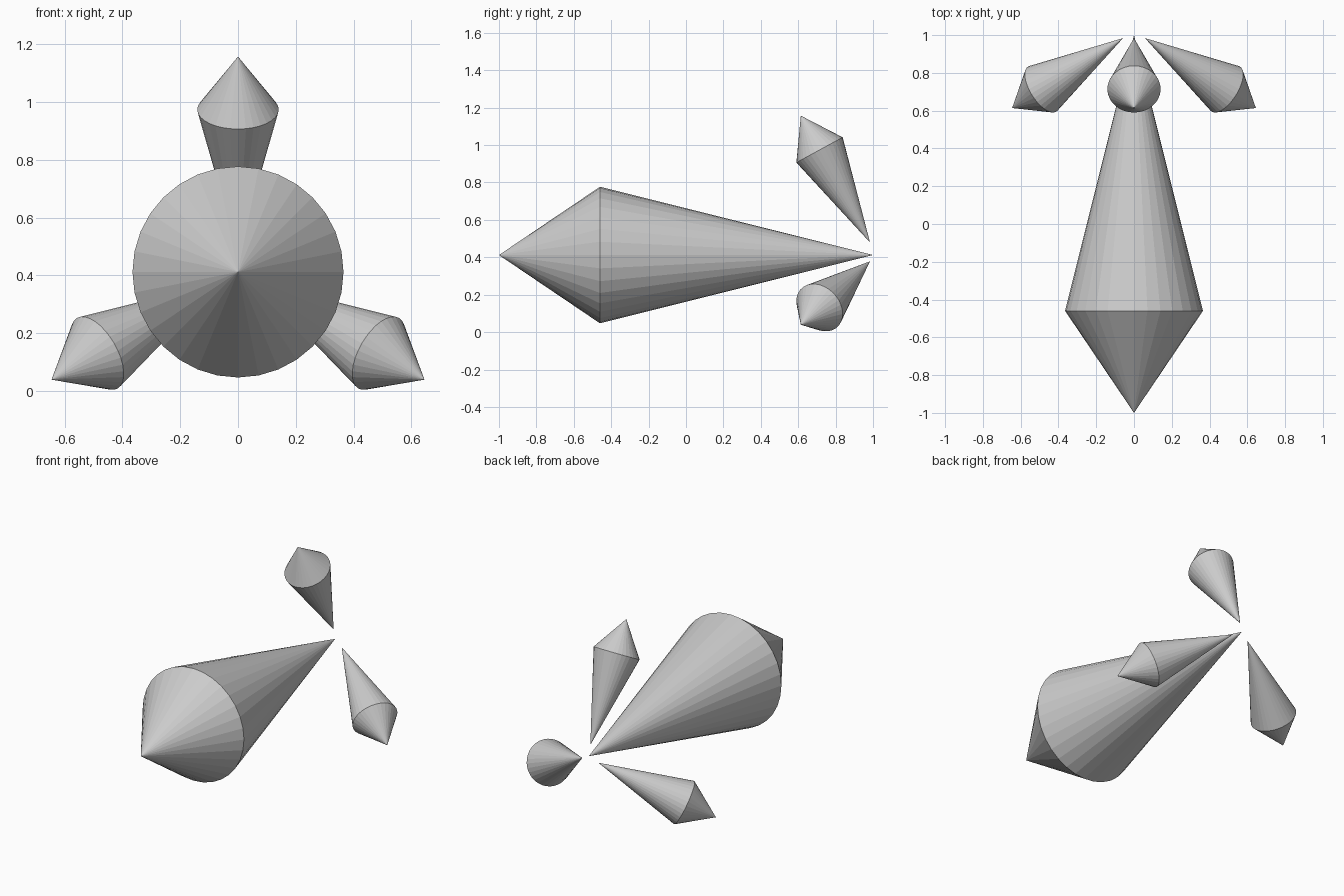
import bpy, bmesh, math
from mathutils import Vector, Matrix

if "Cube" in bpy.data.objects:
    bpy.data.objects.remove(bpy.data.objects["Cube"])

SIDES = 32
AXIS_Z = 0.412


def spindle(name, tail, nose, radius, ring_at):
    """Two cones sharing one rim, running from the long tail tip to the short nose tip."""
    tail, nose = Vector(tail), Vector(nose)
    axis = (nose - tail).normalized()
    side = Vector((1, 0, 0))
    side = (side - axis * side.dot(axis)).normalized()
    up = axis.cross(side)
    centre = tail.lerp(nose, ring_at)
    bm = bmesh.new()
    a, b = bm.verts.new(tail), bm.verts.new(nose)
    rim = []
    for i in range(SIDES):
        t = 2 * math.pi * i / SIDES
        rim.append(bm.verts.new(centre + radius * (math.cos(t) * side + math.sin(t) * up)))
    for i in range(SIDES):
        p, q = rim[i], rim[(i + 1) % SIDES]
        bm.faces.new((p, q, b))
        bm.faces.new((q, p, a))
    bmesh.ops.recalc_face_normals(bm, faces=bm.faces)
    mesh = bpy.data.meshes.new(name)
    bm.to_mesh(mesh)
    bm.free()
    obj = bpy.data.objects.new(name, mesh)
    bpy.context.collection.objects.link(obj)
    return obj


# Main body, pointing forward
body = spindle("body", (0, 1, 0), (0, -1, 0), 0.365, 0.73)
body.location.z = AXIS_Z

# Three tail fins spread evenly around the body axis
for k, name in enumerate(("fin_top", "fin_right", "fin_left")):
    fin = spindle(name, (0, 0.984, 0.067), (0, 0.614, 0.745), 0.141, 0.73)
    fin.data.transform(Matrix.Rotation(k * 2 * math.pi / 3, 4, 'Y'))
    fin.location.z = AXIS_Z
